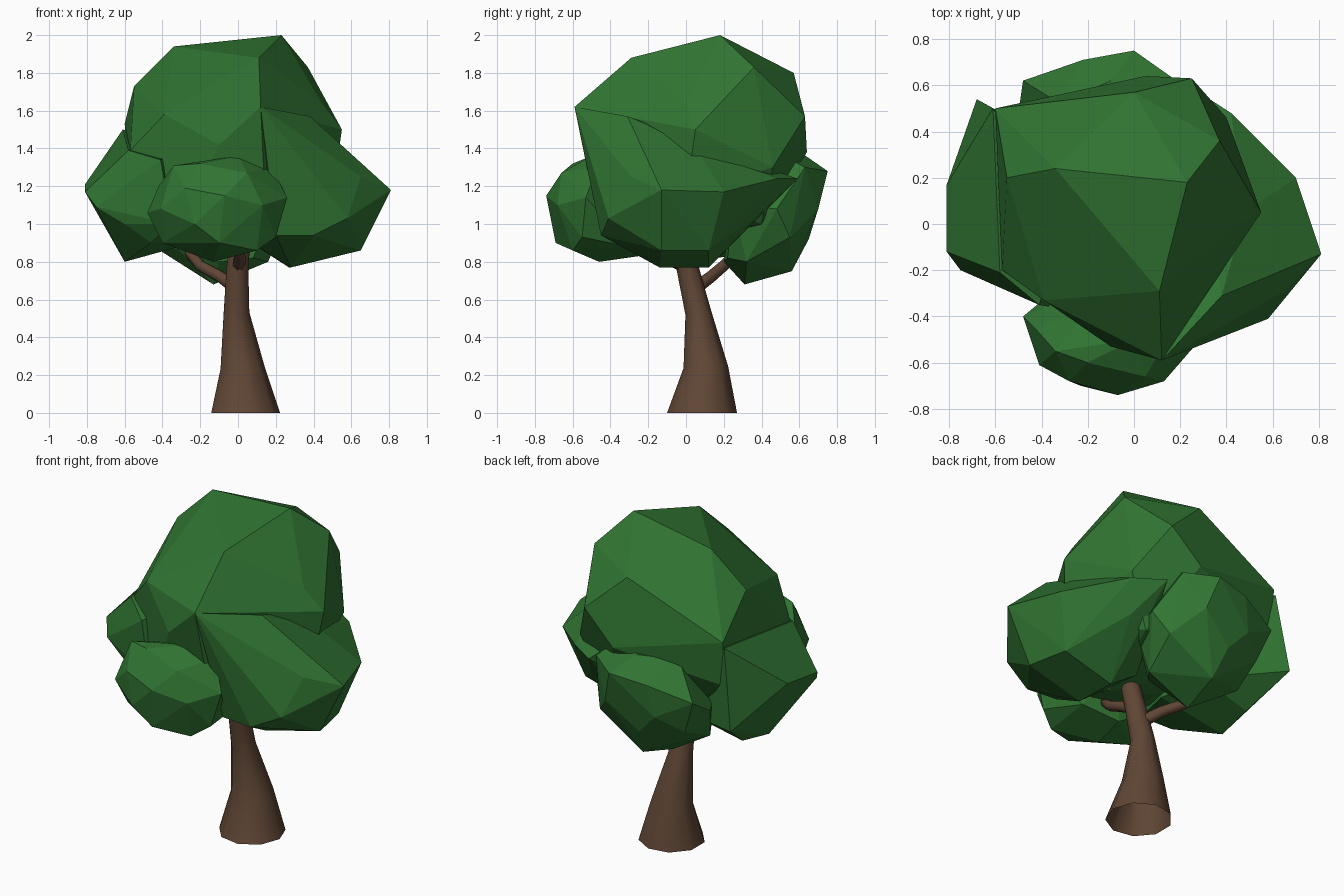
import bpy, bmesh, math
from mathutils import Vector


def material(name, colour):
    m = bpy.data.materials.new(name)
    m.diffuse_color = (*colour, 1)
    return m


LEAF = material("leaf green", (0.03, 0.175, 0.032))
BARK = material("bark brown", (0.118, 0.062, 0.036))


def finish(name, bm, mat, smooth=False):
    bmesh.ops.recalc_face_normals(bm, faces=bm.faces)
    me = bpy.data.meshes.new(name)
    bm.to_mesh(me)
    bm.free()
    me.materials.append(mat)
    ob = bpy.data.objects.new(name, me)
    bpy.context.collection.objects.link(ob)
    for p in me.polygons:
        p.use_smooth = smooth
    return ob


def clump(name, points):
    """Faceted leaf mass wrapped round its corner points."""
    bm = bmesh.new()
    for p in points:
        bm.verts.new(p)
    bmesh.ops.convex_hull(bm, input=bm.verts)
    loose = [v for v in bm.verts if not v.link_faces]
    bmesh.ops.delete(bm, geom=loose, context='VERTS')
    bmesh.ops.dissolve_limit(bm, angle_limit=math.radians(7),
                             verts=bm.verts, edges=bm.edges)
    return finish(name, bm, LEAF)


def limb(name, rings, sides):
    """Tapered tube; each ring is x, y, z, radius. Open at the foot."""
    bm = bmesh.new()
    loops = []
    for i, (x, y, z, r) in enumerate(rings):
        c = Vector((x, y, z))
        a = Vector(rings[max(i - 1, 0)][:3])
        b = Vector(rings[min(i + 1, len(rings) - 1)][:3])
        q = Vector((0, 0, 1)).rotation_difference(b - a)
        if z == 0:
            q.identity()
        loops.append([bm.verts.new(c + q @ Vector((r * math.cos(t), r * math.sin(t), 0)))
                      for t in (math.tau * k / sides for k in range(sides))])
    for lo, hi in zip(loops, loops[1:]):
        for k in range(sides):
            n = (k + 1) % sides
            bm.faces.new((lo[k], lo[n], hi[n], hi[k]))
    bm.faces.new(loops[-1])
    return finish(name, bm, BARK, smooth=True)


# Trunk and branches
limb("trunk", [(.035, .085, 0, .188), (.02, .105, .24, .12), (-.01, .065, .53, .07),
               (-.005, .01, .76, .06), (.01, -.02, .92, .055), (.02, -.02, 1.0, .04)], 9)
limb("back_branch", [(-.01, .05, .66, .035), (-.09, .13, .72, .032),
                     (-.2, .2, .78, .03), (-.26, .26, .85, .026)], 7)
limb("front_branch", [(.0, .0, .77, .035), (.01, -.1, .82, .032),
                      (.0, -.2, .87, .03), (-.02, -.3, .95, .025)], 7)

# Main crown
clump("main_crown", [
    (.23, .18, 2.0), (-.34, .24, 1.94), (.11, -.29, 1.88), (-.31, -.18, 1.72),
    (-.55, .2, 1.73), (0, .57, 1.8), (.37, .36, 1.83), (-.28, .46, 1.74),
    (.12, -.59, 1.62), (.25, .63, 1.57), (.45, 0, 1.63), (.55, .05, 1.5),
    (-.1, -.53, 1.42), (-.57, -.2, 1.39), (-.6, .5, 1.53), (.05, .64, 1.38),
    (.4, .46, 1.3), (-.39, -.33, 1.58), (-.58, .47, 1.25), (.5, 0, 1.15),
    (-.3, -.38, 1.0), (.15, -.46, .98), (-.25, .35, .95), (.25, .4, 1.0),
    (.1, -.1, .89), (-.15, 0, .91)])

# Side clumps
clump("right_clump", [
    (.38, -.31, 1.57), (.12, -.59, 1.62), (.2, -.52, 1.58), (.65, -.29, 1.25),
    (.81, -.13, 1.18), (.58, -.41, 1.03), (.4, -.45, .94), (.2, -.43, .94),
    (.65, -.13, .86), (.6, .12, .86), (.28, -.14, .77), (.27, .12, .77),
    (.7, .2, 1.17), (.42, .48, 1.24), (.36, .4, 1.06), (.25, .59, 1.24),
    (.48, .05, 1.4), (.05, 0, 1.4), (.1, .14, .88)])
clump("left_clump", [
    (-.58, -.21, 1.39), (-.81, .17, 1.21), (-.81, -.12, 1.17), (-.75, -.2, 1.09),
    (-.6, -.24, 1.0), (-.6, .05, .8), (-.58, .28, .84), (-.46, -.22, .9),
    (-.68, .54, 1.02), (-.61, .5, 1.5), (-.41, -.35, 1.34), (-.35, -.36, 1.0),
    (-.25, .3, .92), (-.2, 0, .91), (-.3, 0, 1.4)])

# Front and back clumps
clump("front_clump", [
    (-.34, -.55, 1.31), (0, -.5, 1.36), (.14, -.5, 1.3), (.22, -.5, 1.22),
    (.26, -.53, 1.14), (.2, -.55, .93), (.1, -.6, .86), (-.13, -.46, .8),
    (-.4, -.5, .9), (-.48, -.4, 1.06), (-.42, -.46, 1.2), (-.2, -.6, 1.32),
    (-.41, -.61, 1.08), (-.23, -.7, 1.0), (-.07, -.74, 1.15), (.13, -.68, 1.1),
    (-.1, -.69, .9), (.05, -.66, 1.27), (-.28, -.68, 1.19), (-.1, -.25, .83),
    (.12, -.3, .88), (-.3, -.25, .95), (-.1, -.25, 1.25)])
clump("back_clump", [
    (0, .75, 1.28), (-.22, .71, 1.25), (-.48, .62, 1.17), (-.5, .48, 1.08),
    (.17, .63, 1.3), (-.1, .62, 1.37), (-.32, .52, 1.36), (.1, .5, 1.37),
    (-.13, .31, .68), (-.1, .56, .75), (.16, .32, .8), (.2, .55, .93),
    (-.43, .38, .87), (-.4, .58, .96), (-.14, .65, .92), (.06, .7, 1.08),
    (.27, .48, 1.08), (-.26, .68, 1.05), (.2, .25, 1.1), (-.4, .28, 1.1),
    (-.1, .2, .8), (.08, .22, .82), (-.32, .25, .87)])
